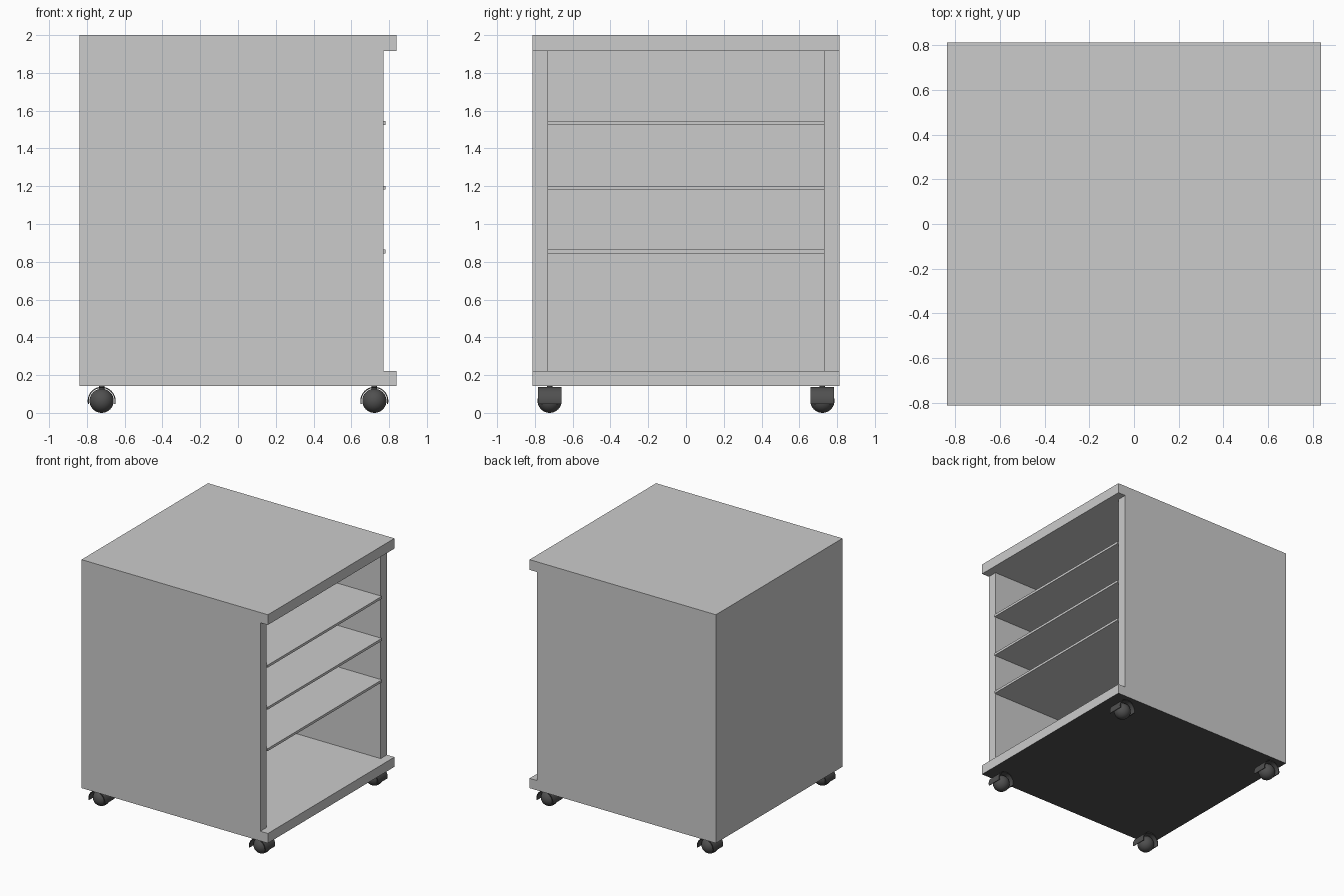
import bpy, bmesh, math

if "Cube" in bpy.data.objects:
    bpy.data.objects.remove(bpy.data.objects["Cube"])

dark = bpy.data.materials.new("dark_plastic")
dark.diffuse_color = (0.08, 0.08, 0.08, 1)
dark.use_nodes = True
dark.node_tree.nodes["Principled BSDF"].inputs["Base Color"].default_value = dark.diffuse_color


def finish(name, bm, mat=None):
    bmesh.ops.recalc_face_normals(bm, faces=bm.faces)
    me = bpy.data.meshes.new(name)
    bm.to_mesh(me)
    bm.free()
    ob = bpy.data.objects.new(name, me)
    bpy.context.collection.objects.link(ob)
    if mat:
        me.materials.append(mat)
    return ob


def box(name, x0, x1, y0, y1, z0, z1):
    bm = bmesh.new()
    bmesh.ops.create_cube(bm, size=1)
    for v in bm.verts:
        v.co.x = x1 if v.co.x > 0 else x0
        v.co.y = y1 if v.co.y > 0 else y0
        v.co.z = z1 if v.co.z > 0 else z0
    return finish(name, bm)


def smooth(ob):
    bpy.ops.object.select_all(action='DESELECT')
    ob.select_set(True)
    bpy.context.view_layer.objects.active = ob
    bpy.ops.object.shade_smooth_by_angle(angle=math.radians(35))


X, Y, T = 0.838, 0.813, 0.08
Z0, Z1, Z2 = 0.143, 0.222, 1.917

# Top and bottom slabs, the bottom one with a dark underside
box("top_slab", -X, X, -Y, Y, Z2, 2.0)
base = box("bottom_slab", -X, X, -Y, Y, Z0, Z1)
base.data.materials.append(None)
base.data.materials.append(dark)
for p in base.data.polygons:
    p.material_index = 1 if p.normal.z < -0.5 else 0

# Side panels and back panel
box("front_side_panel", -X, 0.77, -Y, -Y + T, Z1, Z2)
box("rear_side_panel", -X, 0.77, Y - T, Y, Z1, Z2)
box("back_panel", -X, -X + T, -Y + T, Y - T, Z1, Z2)

# Shelves
for i, z in enumerate((0.855, 1.192, 1.534)):
    box(f"shelf_{i + 1}", -X + T, 0.78, -Y + T, Y - T, z - 0.01, z + 0.01)


def caster(x, y, tag):
    # Ball wheel
    bm = bmesh.new()
    bmesh.ops.create_uvsphere(bm, u_segments=32, v_segments=16, radius=0.064)
    bmesh.ops.translate(bm, verts=bm.verts, vec=(x, y, 0.064))
    smooth(finish("caster_ball_" + tag, bm, dark))

    # Curved hood: thin arc profile extruded across the ball
    bm = bmesh.new()
    n, a0 = 24, math.radians(-13)
    angles = [a0 + (math.pi - 2 * a0) * i / n for i in range(n + 1)]
    pts = [(0.074, a) for a in angles] + [(0.068, a) for a in reversed(angles)]
    ring = [bm.verts.new((x + r * math.cos(a), y - 0.062, 0.064 + r * math.sin(a)))
            for r, a in pts]
    face = bm.faces.new(ring)
    ext = bmesh.ops.extrude_face_region(bm, geom=[face])
    moved = [g for g in ext["geom"] if isinstance(g, bmesh.types.BMVert)]
    bmesh.ops.translate(bm, verts=moved, vec=(0, 0.124, 0))
    smooth(finish("caster_hood_" + tag, bm, dark))

    # Stem up to the cabinet
    bm = bmesh.new()
    bmesh.ops.create_cone(bm, cap_ends=True, segments=16, radius1=0.015,
                          radius2=0.015, depth=0.02)
    bmesh.ops.translate(bm, verts=bm.verts, vec=(x, y, 0.135))
    smooth(finish("caster_stem_" + tag, bm, dark))


# Four casters
for sx, nx in ((-1, "left"), (1, "right")):
    for sy, ny in ((-1, "front"), (1, "rear")):
        caster(sx * 0.722, sy * 0.722, f"{ny}_{nx}")
